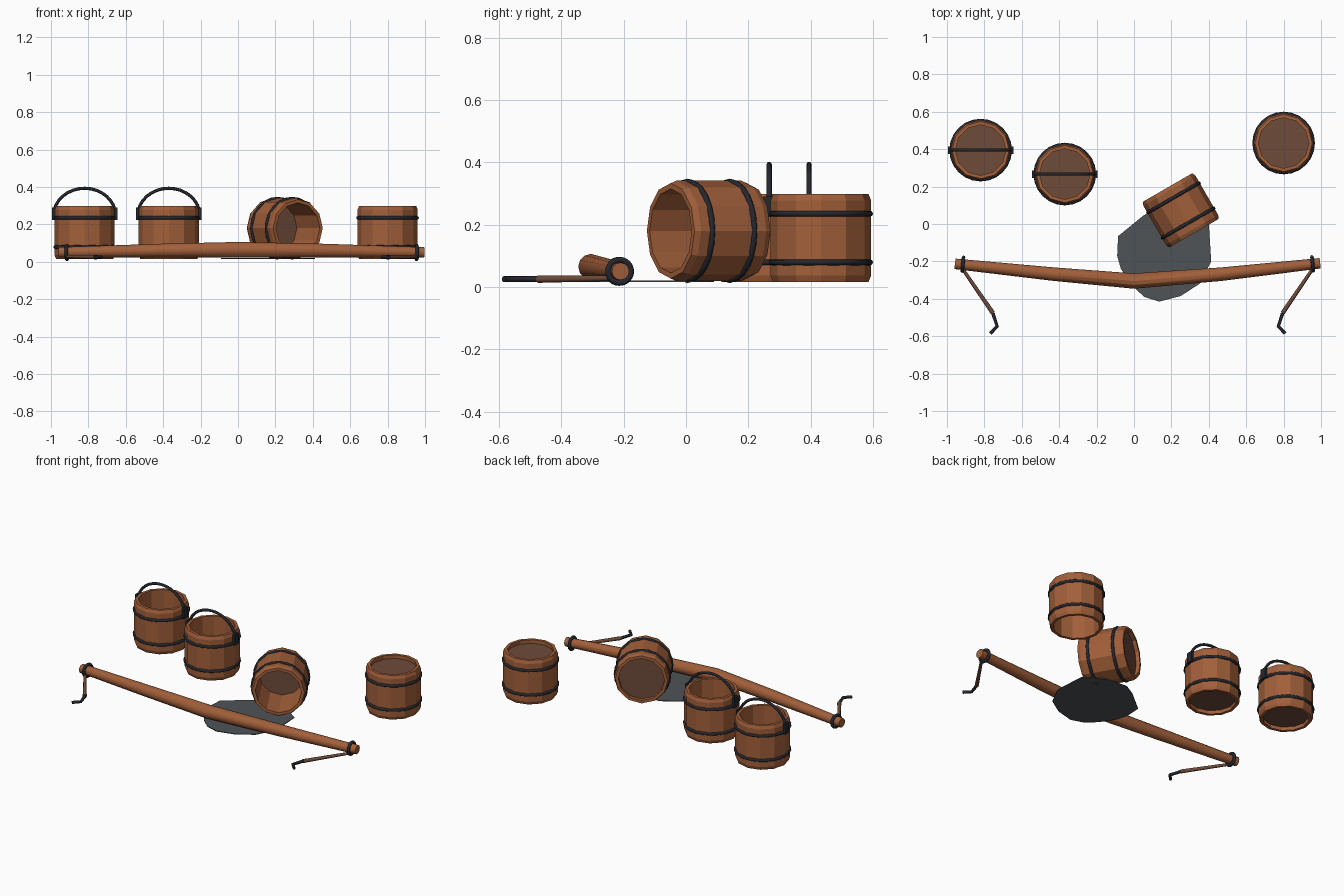
import bpy
import bmesh
from math import pi, sin, cos
from mathutils import Matrix, Vector, Euler

cube = bpy.data.objects.get("Cube")
if cube:
    bpy.data.objects.remove(cube)


def material(name, r, g, b):
    m = bpy.data.materials.new(name)
    m.use_nodes = True
    m.diffuse_color = (r, g, b, 1)
    m.node_tree.nodes["Principled BSDF"].inputs["Base Color"].default_value = (r, g, b, 1)
    return m


wood = material("warm_wood", 0.36, 0.115, 0.042)
dark_wood = material("dark_wood", 0.155, 0.07, 0.042)
iron = material("black_iron", 0.018, 0.02, 0.027)
water = material("grey_puddle", 0.08, 0.088, 0.096)


def add_mesh(name, bm, mat, matrix=Matrix()):
    bmesh.ops.recalc_face_normals(bm, faces=bm.faces)
    mesh = bpy.data.meshes.new(name)
    bm.to_mesh(mesh)
    bm.free()
    mesh.materials.append(mat)
    ob = bpy.data.objects.new(name, mesh)
    bpy.context.collection.objects.link(ob)
    ob.matrix_world = matrix
    return ob


def tube(name, points, radii, mat, resolution=2, closed=False, matrix=Matrix(), smooth=False):
    """Sweep a round section along a path, then turn it into a mesh."""
    curve = bpy.data.curves.new(name, "CURVE")
    curve.dimensions = "3D"
    curve.bevel_depth = 1
    curve.bevel_resolution = resolution
    curve.use_fill_caps = True
    spline = curve.splines.new("POLY")
    spline.points.add(len(points) - 1)
    for p, co, r in zip(spline.points, points, radii):
        p.co = (*co, 1)
        p.radius = r
    spline.use_cyclic_u = closed
    curve.materials.append(mat)
    ob = bpy.data.objects.new(name, curve)
    bpy.context.collection.objects.link(ob)
    ob.matrix_world = matrix
    bpy.ops.object.select_all(action="DESELECT")
    ob.select_set(True)
    bpy.context.view_layer.objects.active = ob
    bpy.ops.object.convert(target="MESH")
    if smooth:
        bpy.ops.object.shade_smooth_by_angle()
    return ob


def ring(name, radius, thickness, matrix):
    pts = [(radius * cos(a), radius * sin(a), 0) for a in (2 * pi * i / 24 for i in range(24))]
    tube(name, pts, [thickness] * len(pts), iron, closed=True, matrix=matrix)


STAVES = 12
HALF = 0.141
# stave section as (radius, height)
PROFILE = [(0.135, -HALF), (0.153, -HALF), (0.161, -HALF + 0.02), (0.161, HALF - 0.02),
           (0.153, HALF), (0.135, HALF)]


def bucket(name, matrix, handle=False):
    # wedge-shaped staves
    bm = bmesh.new()
    for i in range(STAVES):
        sides = []
        for k in (i, i + 1):
            a = 2 * pi * k / STAVES
            sides.append([bm.verts.new((r * cos(a), r * sin(a), z)) for r, z in PROFILE])
        n = len(PROFILE)
        for j in range(n):
            bm.faces.new((sides[0][j], sides[0][(j + 1) % n], sides[1][(j + 1) % n], sides[1][j]))
    bmesh.ops.remove_doubles(bm, verts=bm.verts, dist=0.0001)
    add_mesh(name + "_staves", bm, wood, matrix)
    # recessed floor
    bm = bmesh.new()
    bmesh.ops.create_cone(bm, cap_ends=True, segments=STAVES, radius1=0.138, radius2=0.138, depth=0.014)
    add_mesh(name + "_floor", bm, dark_wood, matrix @ Matrix.Translation((0, 0, -HALF + 0.03)))
    # iron hoops
    for label, z in (("lower", -0.078), ("upper", 0.078)):
        ring(f"{name}_{label}_hoop", 0.158, 0.0095, matrix @ Matrix.Translation((0, 0, z)))
    # bail handle and its ears
    if handle:
        pts = [(0.166 * cos(a), 0, 0.09 + 0.146 * sin(a)) for a in (pi * i / 16 for i in range(17))]
        tube(name + "_handle", pts, [0.0085] * len(pts), iron, matrix=matrix)
        for label, side in (("left", 1), ("right", -1)):
            bm = bmesh.new()
            bmesh.ops.create_cube(bm, size=1)
            bmesh.ops.scale(bm, vec=(0.016, 0.04, 0.066), verts=bm.verts)
            add_mesh(f"{name}_{label}_ear", bm, iron,
                     matrix @ Matrix.Translation((side * 0.167, 0, 0.1)))


def pose(x, y, z, *angles):
    return Matrix.Translation((x, y, z)) @ Euler(angles).to_matrix().to_4x4()


bucket("outer_bucket", pose(-0.82, 0.395, 0.157, 0, 0, 0), handle=True)
bucket("inner_bucket", pose(-0.37, 0.267, 0.157, 0, 0, 0), handle=True)
bucket("fallen_bucket", pose(0.25, 0.073, 0.18, pi / 2, 0, pi / 6))
bucket("upturned_bucket", pose(0.8, 0.433, 0.157, pi, 0, 0))

# carrying yoke
tube("yoke", [(-0.957, -0.213, 0.05), (-0.43, -0.268, 0.06), (0, -0.305, 0.065),
              (0.47, -0.268, 0.06), (0.995, -0.21, 0.05)],
     [0.028, 0.036, 0.041, 0.036, 0.028], wood, resolution=4, smooth=True)

# end rings, hanging rods and hooks
for label, x, y, s in (("right", -0.915, -0.215, 1), ("left", 0.955, -0.213, -1)):
    ring(label + "_yoke_ring", 0.037, 0.0095, pose(x, y, 0.05, 0, pi / 2, -s * 0.1))
    rod_end = (x + s * 0.16, -0.475, 0.025)
    tube(label + "_rod", [(x + s * 0.005, y - 0.035, 0.028), rod_end], [0.009, 0.012], dark_wood)
    tube(label + "_hook", [rod_end, (x + s * 0.183, -0.547, 0.025), (x + s * 0.147, -0.585, 0.025)],
         [0.0095] * 3, iron)

# spilled puddle
outline = [(-0.085, -0.065), (0.05, 0.045), (0.13, 0.09), (0.28, 0.08), (0.4, 0), (0.413, -0.2),
           (0.35, -0.32), (0.25, -0.385), (0.135, -0.415), (0.055, -0.39), (-0.01, -0.33),
           (-0.07, -0.24), (-0.09, -0.17)]
bm = bmesh.new()
base = bm.faces.new([bm.verts.new((x, y, 0.015)) for x, y in outline])
top = bmesh.ops.extrude_face_region(bm, geom=[base])
bmesh.ops.translate(bm, vec=Vector((0, 0, 0.005)),
                    verts=[v for v in top["geom"] if isinstance(v, bmesh.types.BMVert)])
add_mesh("puddle", bm, water)
